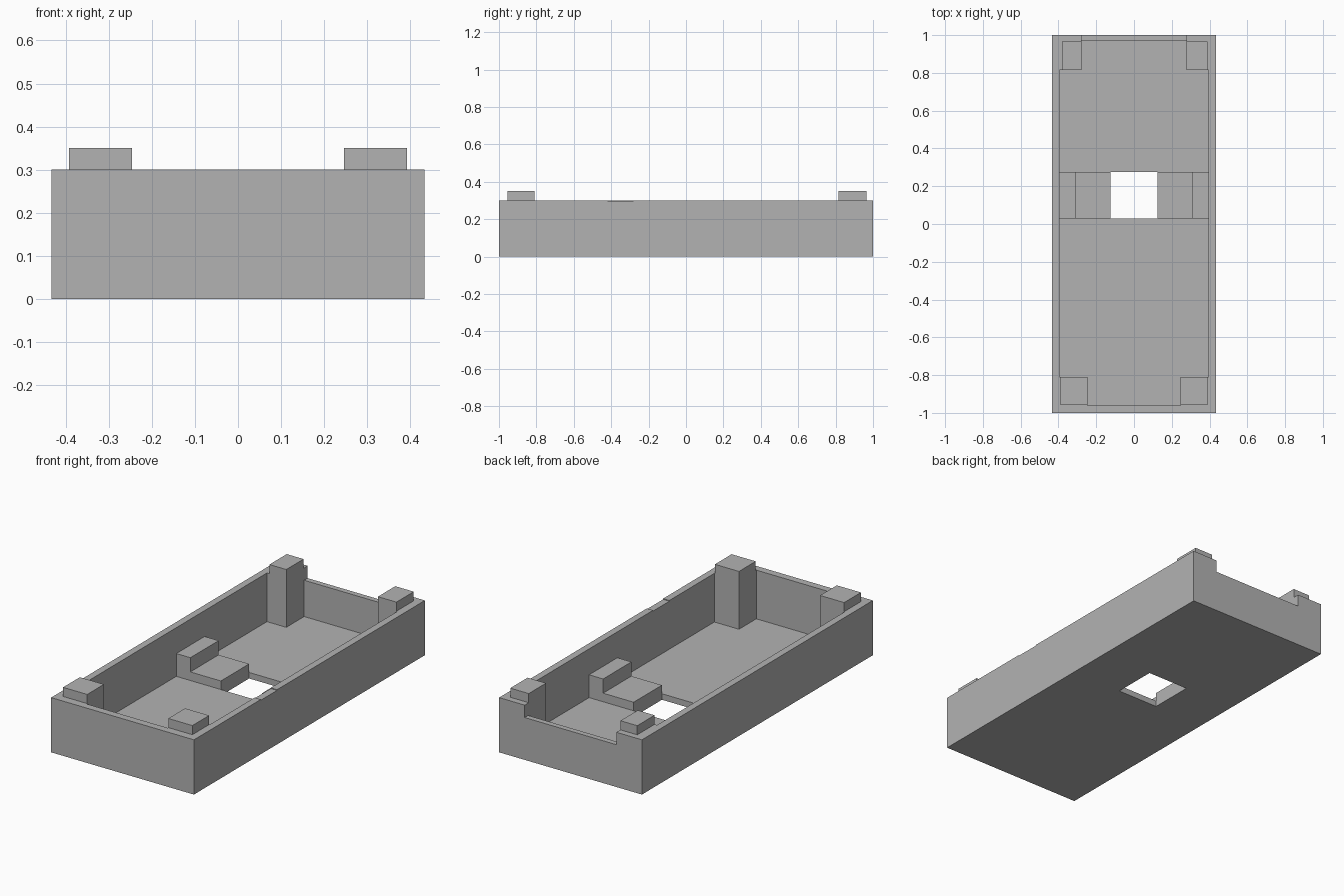
import bpy
import bmesh
from mathutils import Matrix, Vector

cube = bpy.data.objects.get("Cube")
if cube:
    bpy.data.objects.remove(cube, do_unlink=True)

# Single flat grey
grey = bpy.data.materials.new("plain grey")
grey.use_nodes = True
colour = (0.45, 0.45, 0.45, 1)
grey.diffuse_color = colour
grey.node_tree.nodes["Principled BSDF"].inputs["Base Color"].default_value = colour


def boxes(name, *spans):
    """One object made of boxes, each given as (x0, x1), (y0, y1), (z0, z1)."""
    bm = bmesh.new()
    for span in spans:
        size = Vector([abs(b - a) for a, b in span])
        centre = Vector([(a + b) / 2 for a, b in span])
        bmesh.ops.create_cube(
            bm, size=1, matrix=Matrix.Translation(centre) @ Matrix.Diagonal(size).to_4x4())
    mesh = bpy.data.meshes.new(name)
    bm.to_mesh(mesh)
    bm.free()
    mesh.materials.append(grey)
    obj = bpy.data.objects.new(name, mesh)
    bpy.context.collection.objects.link(obj)
    return obj


def cut(target, *span):
    """Subtract a box from the target and discard the cutter."""
    cutter = boxes("cutter", span)
    cutter.hide_render = True
    mod = target.modifiers.new("cut", 'BOOLEAN')
    mod.operation = 'DIFFERENCE'
    mod.solver = 'EXACT'
    mod.object = cutter
    bpy.context.view_layer.objects.active = target
    bpy.ops.object.modifier_apply(modifier=mod.name)
    bpy.data.objects.remove(cutter, do_unlink=True)


FLOOR, RIM, TOP = 0.033, 0.30, 0.35
INNER_X, OUTER_X = 0.395, 0.433
FRONT, BACK = -0.96, 0.97
HOLE_Y = (0.03, 0.275)

# Tray with cavity, floor opening, lowered back wall and shallow rim dip
tray = boxes("tray", ((-OUTER_X, OUTER_X), (-1, 1), (0, RIM)))
cut(tray, (-INNER_X, INNER_X), (FRONT, BACK), (FLOOR, 0.5))
cut(tray, (-0.125, 0.125), HOLE_Y, (-0.1, 0.1))
cut(tray, (-0.278, 0.278), (0.9, 1.1), (0.232, 0.5))
cut(tray, (0.38, 0.5), (-0.42, -0.28), (RIM - 0.004, 0.5))

for side, s in (("left", 1), ("right", -1)):
    # Corner posts: a shaft up to the rim and a raised cap
    back_out = 0.39 if s > 0 else 0.38
    for end, inner, outer, y_in, y_cap, y_wall in (
            ("front", 0.246, 0.392, -0.81, -0.955, FRONT),
            ("back", 0.278, back_out, 0.815, 0.965, BACK)):
        boxes(f"{end}_{side}_post",
              ((s * inner, s * INNER_X), (y_in, y_wall), (FLOOR, RIM)),
              ((s * inner, s * outer), (y_in, y_cap), (RIM, TOP)))

    # Stepped support beside the floor opening
    boxes(f"{side}_stepped_support",
          ((s * 0.125, s * 0.31), HOLE_Y, (FLOOR, 0.08)),
          ((s * 0.31, s * INNER_X), HOLE_Y, (FLOOR, 0.158)))
